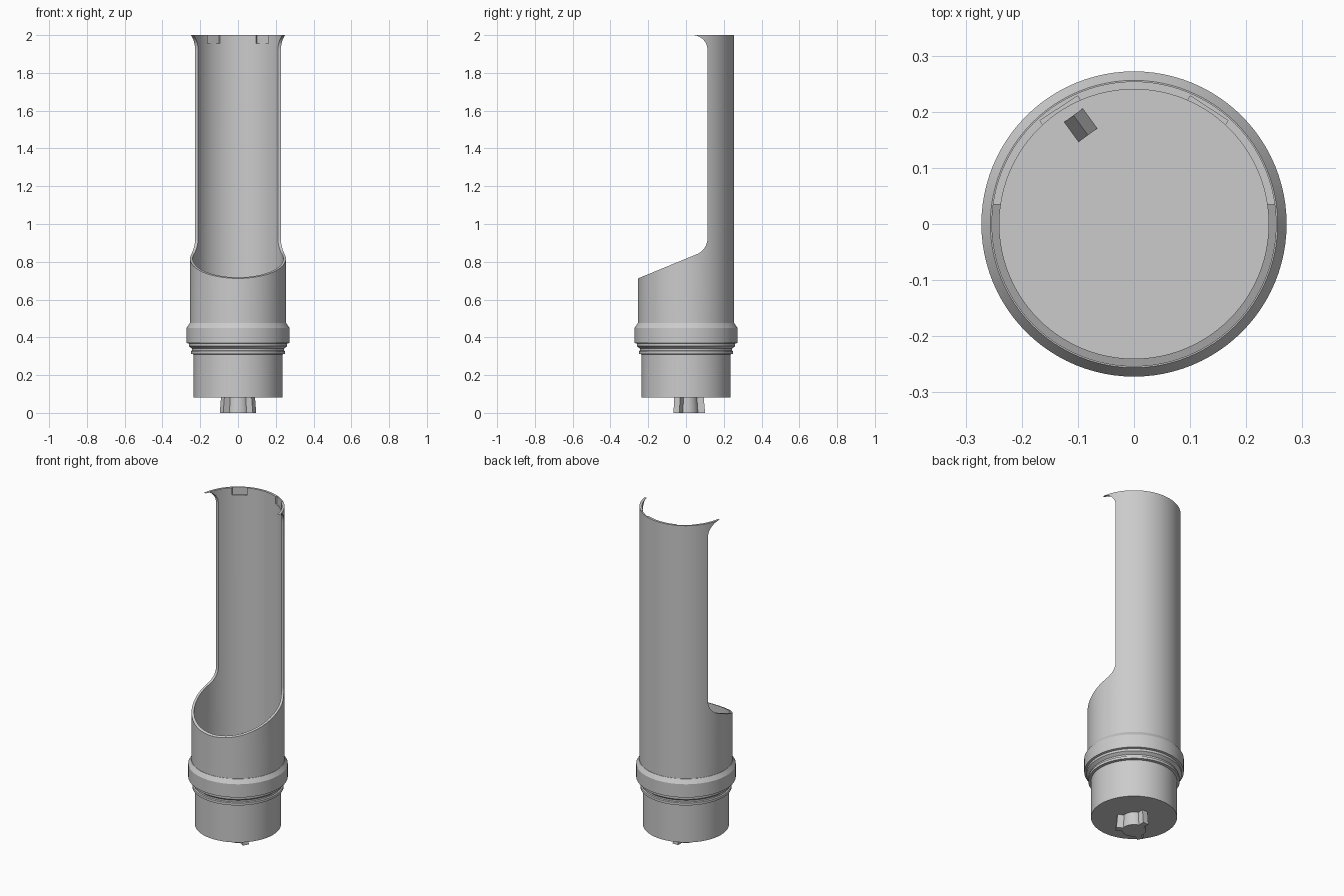
import bpy, bmesh, math
from mathutils import Matrix, Vector

if "Cube" in bpy.data.objects:
    bpy.data.objects.remove(bpy.data.objects["Cube"], do_unlink=True)

grey = bpy.data.materials.new("matte grey")
grey.use_nodes = True
colour = (0.6, 0.6, 0.6, 1)
grey.diffuse_color = colour
grey.node_tree.nodes["Principled BSDF"].inputs["Base Color"].default_value = colour


def make(name, bm):
    bmesh.ops.recalc_face_normals(bm, faces=bm.faces[:])
    mesh = bpy.data.meshes.new(name)
    bm.to_mesh(mesh)
    bm.free()
    mesh.materials.append(grey)
    ob = bpy.data.objects.new(name, mesh)
    bpy.context.collection.objects.link(ob)
    return ob


def lathe(name, profile, steps=96):
    bm = bmesh.new()
    verts = [bm.verts.new((r, 0, z)) for r, z in profile]
    edges = [bm.edges.new(pair) for pair in zip(verts, verts[1:])]
    bmesh.ops.spin(bm, geom=verts + edges, cent=(0, 0, 0), axis=(0, 0, 1),
                   angle=math.tau, steps=steps)
    bmesh.ops.remove_doubles(bm, verts=bm.verts[:], dist=1e-4)
    return make(name, bm)


def prism(name, points, vector):
    bm = bmesh.new()
    face = bm.faces.new([bm.verts.new(p) for p in points])
    moved = bmesh.ops.extrude_face_region(bm, geom=[face], use_keep_orig=True)
    bmesh.ops.translate(bm, vec=vector,
                        verts=[g for g in moved["geom"] if isinstance(g, bmesh.types.BMVert)])
    return make(name, bm)


def boolean(target, tool, operation):
    mod = target.modifiers.new(tool.name, "BOOLEAN")
    mod.object, mod.operation, mod.solver = tool, operation, "EXACT"
    deps = bpy.context.evaluated_depsgraph_get()
    mesh = bpy.data.meshes.new_from_object(target.evaluated_get(deps))
    target.modifiers.clear()
    target.data = mesh
    bpy.data.objects.remove(tool, do_unlink=True)


def smooth(ob):
    ob.data.shade_smooth()
    ob.data.set_sharp_from_angle(angle=math.radians(30))


def arc(cy, cz, r, start, end, n=10):
    return [(cy + r * math.cos(math.radians(start + (end - start) * i / n)),
             cz + r * math.sin(math.radians(start + (end - start) * i / n)))
            for i in range(n + 1)]


# Tube with plug base, stepped collar and hollow inside
floor = 0.465
tube = lathe("scoop_tube", [
    (0, 0.082), (0.235, 0.082), (0.235, 0.31), (0.25, 0.312), (0.25, 0.327),
    (0.243, 0.33), (0.243, 0.34), (0.26, 0.353), (0.26, 0.367), (0.272, 0.37),
    (0.272, 0.45), (0.256, 0.475), (0.254, 0.475), (0.254, 2), (0.24, 2),
    (0.24, floor), (0, floor)])

# Side-profile cutter that opens the front
outline = ([(-0.4, 0.653), (-0.254, 0.712)]
           + arc(0.022, 0.925, 0.092, -68, 0)
           + arc(0.035, 1.921, 0.079, 0, 90)
           + [(0.035, 2.1), (-0.4, 2.1)])
boolean(tube, prism("opening_cutter", [(-0.5, y, z) for y, z in outline], (1, 0, 0)),
        "DIFFERENCE")

# Shallow recesses inside the upper rim
for angle in (57, 123):
    spin = Matrix.Rotation(math.radians(angle), 3, "Z")
    corners = [(0.2, -0.04), (0.246, -0.04), (0.246, 0.04), (0.2, 0.04)]
    boolean(tube, prism("recess_cutter", [spin @ Vector((x, y, 1.955)) for x, y in corners],
                        (0, 0, 0.1)), "DIFFERENCE")
smooth(tube)

# Round key under the base with three fins
smooth(lathe("key_core", [(0, 0), (0.066, 0), (0.06, 0.09), (0, 0.09)], 48))
for i, angle in enumerate((90, 210, 330)):
    spin = Matrix.Rotation(math.radians(angle), 3, "Z")
    side = [(0.03, 0), (0.101, 0), (0.093, 0.09), (0.03, 0.09)]
    prism(f"key_fin_{i + 1}", [spin @ Vector((r, -0.018, z)) for r, z in side],
          spin @ Vector((0, 0.036, 0)))

# Small pointed rib standing on the inner floor
spin = Matrix.Rotation(math.radians(36), 3, "Z")
place = Vector((-0.095, 0.176, 0))
wedge = [(-0.022, floor - 0.005), (0.022, floor - 0.005), (0, 0.53)]
prism("floor_rib", [place + spin @ Vector((x, -0.022, z)) for x, z in wedge],
      spin @ Vector((0, 0.044, 0)))
